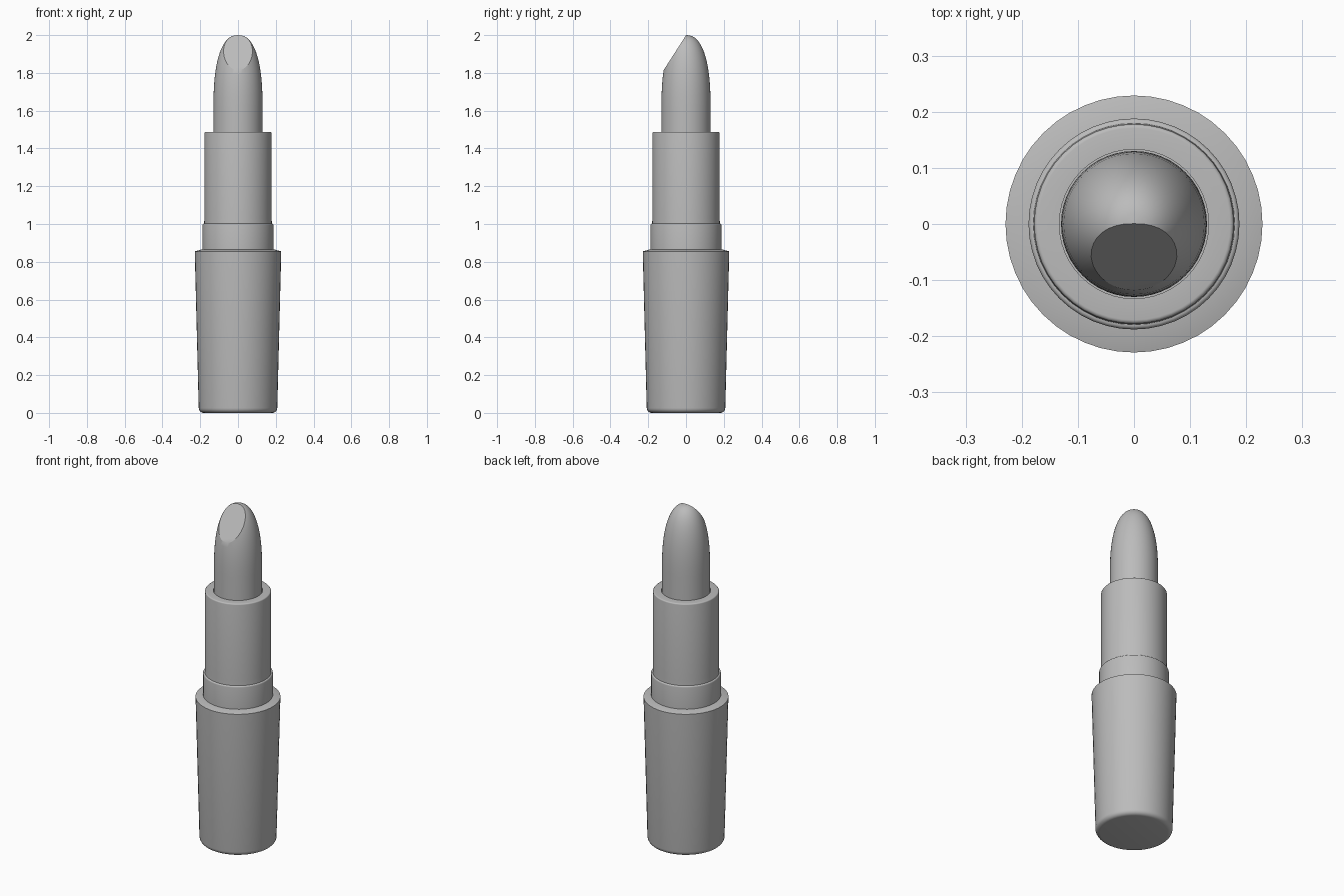
import bpy, bmesh, math
from mathutils import Vector

cube = bpy.data.objects.get("Cube")
if cube:
    bpy.data.objects.remove(cube, do_unlink=True)

SIDES = 48

grey = bpy.data.materials.new("plain_grey")
grey.use_nodes = True
grey.diffuse_color = (0.5, 0.5, 0.5, 1)
grey.node_tree.nodes["Principled BSDF"].inputs["Base Color"].default_value = (0.5, 0.5, 0.5, 1)


def lathe(name, profile, cut=None, angle=30):
    """Spin an (r, z) profile, listed bottom to top, about z; optionally slice it by a plane."""
    bm = bmesh.new()
    verts = [bm.verts.new((r, 0, z)) for r, z in profile]
    edges = [bm.edges.new(pair) for pair in zip(verts, verts[1:])]
    bmesh.ops.spin(bm, geom=verts + edges, cent=(0, 0, 0), axis=(0, 0, 1),
                   angle=math.tau, steps=SIDES, use_duplicate=False)
    bmesh.ops.remove_doubles(bm, verts=bm.verts, dist=0.0003)
    if cut:
        point, normal = cut
        result = bmesh.ops.bisect_plane(bm, geom=bm.verts[:] + bm.edges[:] + bm.faces[:],
                                        plane_co=point, plane_no=normal, clear_outer=True)
        rim = [e for e in result["geom_cut"] if isinstance(e, bmesh.types.BMEdge)]
        bmesh.ops.holes_fill(bm, edges=rim, sides=0)
    bmesh.ops.recalc_face_normals(bm, faces=bm.faces)
    mesh = bpy.data.meshes.new(name)
    bm.to_mesh(mesh)
    bm.free()
    obj = bpy.data.objects.new(name, mesh)
    bpy.context.collection.objects.link(obj)
    mesh.materials.append(grey)
    bpy.ops.object.select_all(action="DESELECT")
    obj.select_set(True)
    bpy.context.view_layer.objects.active = obj
    bpy.ops.object.shade_smooth_by_angle(angle=math.radians(angle))
    return obj


def arc(r, z, radius, start, end, steps=5):
    """Rounded corner points, angles in degrees."""
    angles = [math.radians(start + (end - start) * i / steps) for i in range(steps + 1)]
    return [(r + radius * math.cos(a), z + radius * math.sin(a)) for a in angles]


# Tapered handle with rounded foot and slightly sloped shoulder
lathe("base_handle", [(0, 0)] + arc(0.182, 0.026, 0.026, -90, 0)
      + [(0.229, 0.855), (0.19, 0.866), (0.17, 0.866)])

# Short collar with softened top edge
lathe("collar", [(0.188, 0.85)] + arc(0.180, 0.994, 0.008, 0, 90, 4) + [(0.17, 1.002)])

# Sleeve with a rounded lip and a shallow bore
lathe("inner_sleeve", [(0.18, 0.99), (0.178, 1.03)]
      + arc(0.171, 1.48, 0.007, 0, 90, 4)
      + [(0.133, 1.487), (0.133, 1.44), (0.12, 1.44)])

# Domed stick, sliced obliquely at the front
HEIGHT, RADIUS, POWER, SPRING = 0.38, 0.13, 2.4, 1.62
dome = []
for i in range(17):
    t = math.pi / 2 * i / 16
    dome.append((RADIUS * max(math.cos(t), 0) ** (2 / POWER),
                 SPRING + HEIGHT * math.sin(t) ** (2 / POWER)))
dome[-1] = (0, SPRING + HEIGHT)
slope = Vector((0, -0.19, 0.122)).normalized()
lathe("stick", [(0.13, 1.43)] + dome, cut=((0, 0, 1.999), slope), angle=25)
